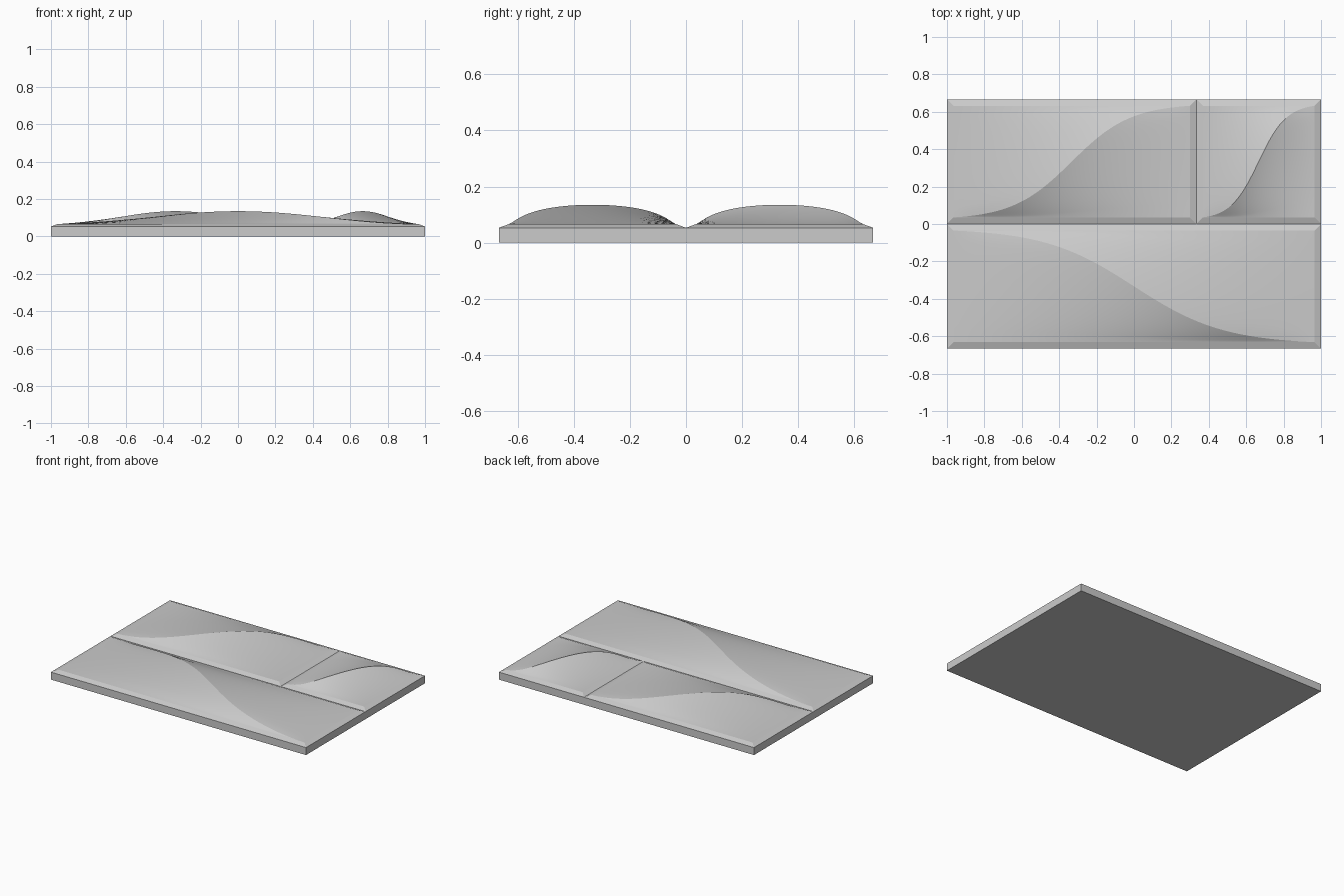
import bpy, bmesh, math

if "Cube" in bpy.data.objects:
    bpy.data.objects.remove(bpy.data.objects["Cube"])

EDGE_Z, RIM_Z, CREST = 0.053, 0.066, 0.069   # tile edge, rim height, ridge rise
INSET = 0.035                                # width of bevelled rim
K = 2.0                                      # steepness of the S-curve


def s_curve(u):
    return math.tanh(K * u) / math.tanh(K)


def s_inverse(g):
    return math.atanh(g * math.tanh(K)) / K


def bell(u):
    return 0.5 * CREST * (1 + math.cos(math.pi * u))


def relief(u, g):
    """Height above the rim at tile coordinates (-1..1): ruled both ways, averaged."""
    crest_g, crest_u = s_curve(u), s_inverse(g)
    side = 1 if g > crest_g else -1
    gap_v, gap_h = 1 - side * crest_g, 1 + side * crest_u
    a = bell(u) * (1 - side * g) / gap_v if gap_v > 1e-6 else 0
    b = bell(crest_u) * (1 + side * u) / gap_h if gap_h > 1e-6 else 0
    return (a + b) / 2


def make_tile(name, x0, x1, y0, y1, flip=1, cols=72, rows=20):
    cx, cy = (x0 + x1) / 2, (y0 + y1) / 2
    hx, hy = (x1 - x0) / 2 - INSET, (y1 - y0) / 2 - INSET
    bm = bmesh.new()

    # relief surface: each column runs border - ridge - border
    grid = []
    for i in range(cols + 1):
        u = -1 + 2 * i / cols
        c = s_curve(u)
        gs = [-1 + (c + 1) * j / rows for j in range(rows)]
        gs += [c + (1 - c) * j / rows for j in range(rows + 1)]
        grid.append([bm.verts.new((cx + u * hx, cy + flip * g * hy,
                                   RIM_Z + relief(u, max(-1, min(1, g))))) for g in gs])
    for a, b in zip(grid, grid[1:]):
        for j in range(2 * rows):
            f = bm.faces.new((a[j], b[j], b[j + 1], a[j + 1]))
            f.smooth = True
        bm.edges.get((a[rows], b[rows])).smooth = False

    # sloping rim
    def ring(w, h, z):
        return [bm.verts.new((cx + sx * w, cy + sy * h, z))
                for sx, sy in ((-1, -1), (1, -1), (1, 1), (-1, 1))]
    outer = ring(hx + INSET, hy + INSET, EDGE_Z)
    inner = ring(hx, hy, RIM_Z)
    for k in range(4):
        n = (k + 1) % 4
        bm.faces.new((outer[k], outer[n], inner[n], inner[k]))

    bmesh.ops.remove_doubles(bm, verts=bm.verts[:], dist=1e-5)
    for f in bm.faces:
        f.normal_update()
        if f.normal.z < 0:
            f.normal_flip()
    # keep the rim corner crisp against the relief
    for e in bm.edges:
        if len({f.smooth for f in e.link_faces}) > 1:
            e.smooth = False
    return add_object(name, bm)


def add_object(name, bm):
    mesh = bpy.data.meshes.new(name)
    bm.to_mesh(mesh)
    bm.free()
    obj = bpy.data.objects.new(name, mesh)
    bpy.context.collection.objects.link(obj)
    return obj


# slab under the tiles, open where the tiles cover it
bm = bmesh.new()
bmesh.ops.create_cube(bm, size=1)
for v in bm.verts:
    v.co = (v.co.x * 2, v.co.y * 4 / 3, (v.co.z + 0.5) * EDGE_Z)
bm.normal_update()
bmesh.ops.delete(bm, geom=[f for f in bm.faces if f.normal.z > 0.5], context='FACES_ONLY')
add_object("base_slab", bm)

# three relief tiles
Y = 2 / 3
make_tile("front_long_tile", -1, 1, -Y, 0, flip=-1)
make_tile("back_left_tile", -1, 1 / 3, 0, Y)
make_tile("back_right_tile", 1 / 3, 1, 0, Y)
